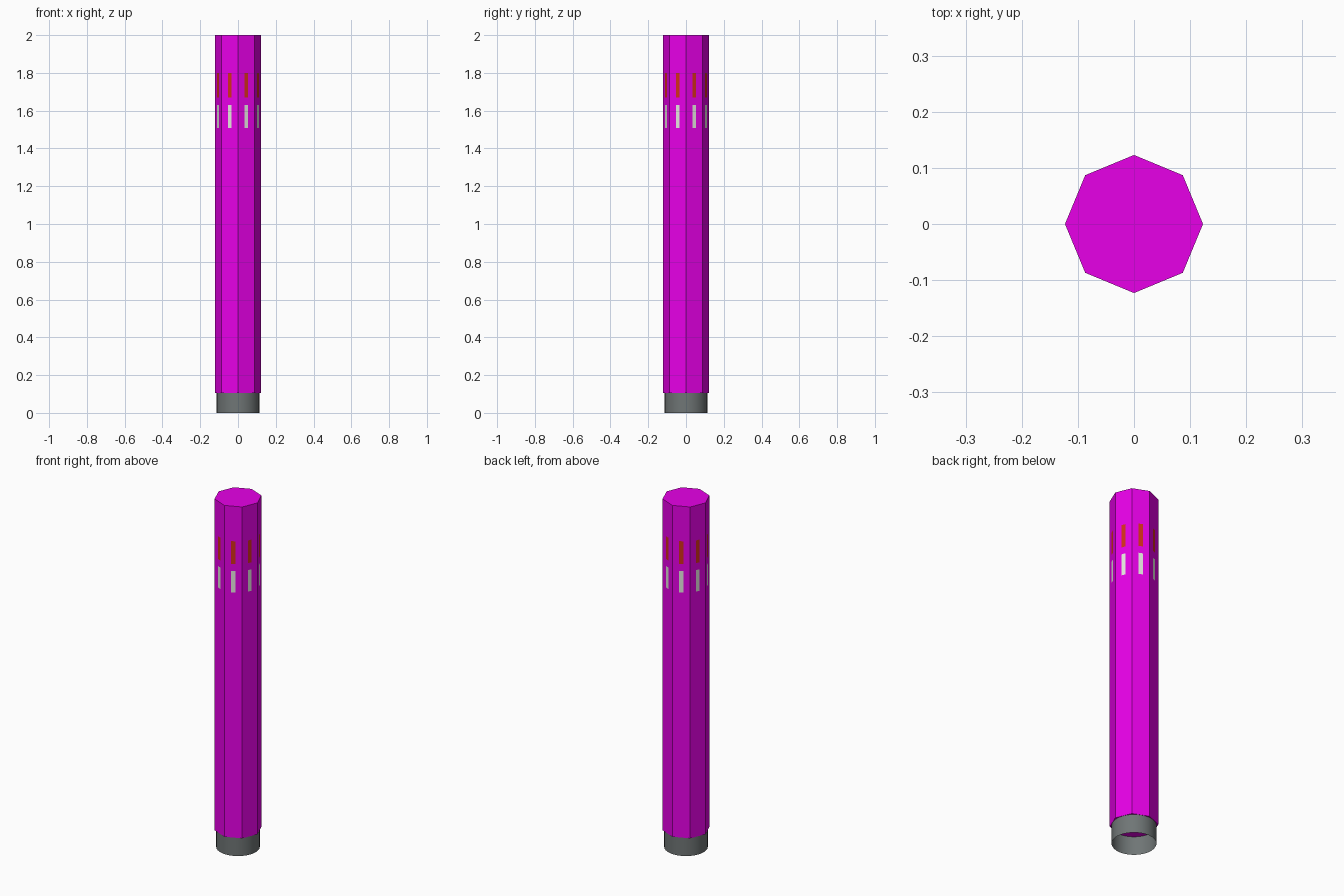
import bpy
from math import pi, cos, sin

if "Cube" in bpy.data.objects:
    bpy.data.objects.remove(bpy.data.objects["Cube"])

R_BODY, R_BASE = 0.123, 0.113
Z_JOIN, Z_TOP = 0.105, 2.0
APOTHEM = R_BODY * cos(pi / 8)


def material(name, rgb):
    m = bpy.data.materials.new(name)
    m.diffuse_color = (*rgb, 1)
    m.use_nodes = True
    m.node_tree.nodes["Principled BSDF"].inputs["Base Color"].default_value = m.diffuse_color
    return m


def cylinder(name, sides, radius, z0, z1, mat, fill='NGON'):
    bpy.ops.mesh.primitive_cylinder_add(vertices=sides, radius=radius, depth=z1 - z0,
                                        end_fill_type=fill, location=(0, 0, (z0 + z1) / 2))
    ob = bpy.context.object
    ob.name = name
    ob.data.materials.append(mat)
    return ob


def strips(name, width, z0, z1, mat):
    """One thin flush panel centred on each of the eight body faces."""
    verts, faces = [], []
    r = APOTHEM + 0.0008
    for i in range(8):
        a = pi / 8 + i * pi / 4
        for s, z in ((-1, z0), (1, z0), (1, z1), (-1, z1)):
            t = s * width / 2
            verts.append((r * cos(a) - t * sin(a), r * sin(a) + t * cos(a), z))
        faces.append(tuple(range(4 * i, 4 * i + 4)))
    me = bpy.data.meshes.new(name)
    me.from_pydata(verts, [], faces)
    me.materials.append(mat)
    ob = bpy.data.objects.new(name, me)
    bpy.context.collection.objects.link(ob)


magenta = material("magenta", (0.8, 0.0, 0.8))
red = material("red", (0.65, 0.03, 0.01))
white = material("white", (0.8, 0.8, 0.75))
grey = material("dark_grey", (0.16, 0.18, 0.18))

# Octagonal post
cylinder("post_body", 8, R_BODY, Z_JOIN, Z_TOP, magenta)

# Open round base collar
cylinder("base_collar", 32, R_BASE, 0, Z_JOIN, grey, 'NOTHING')
bpy.ops.object.shade_smooth_by_angle()

# Reflector strips on every face
strips("red_reflectors", 0.022, 1.67, 1.80, red)
strips("white_reflectors", 0.022, 1.507, 1.63, white)
